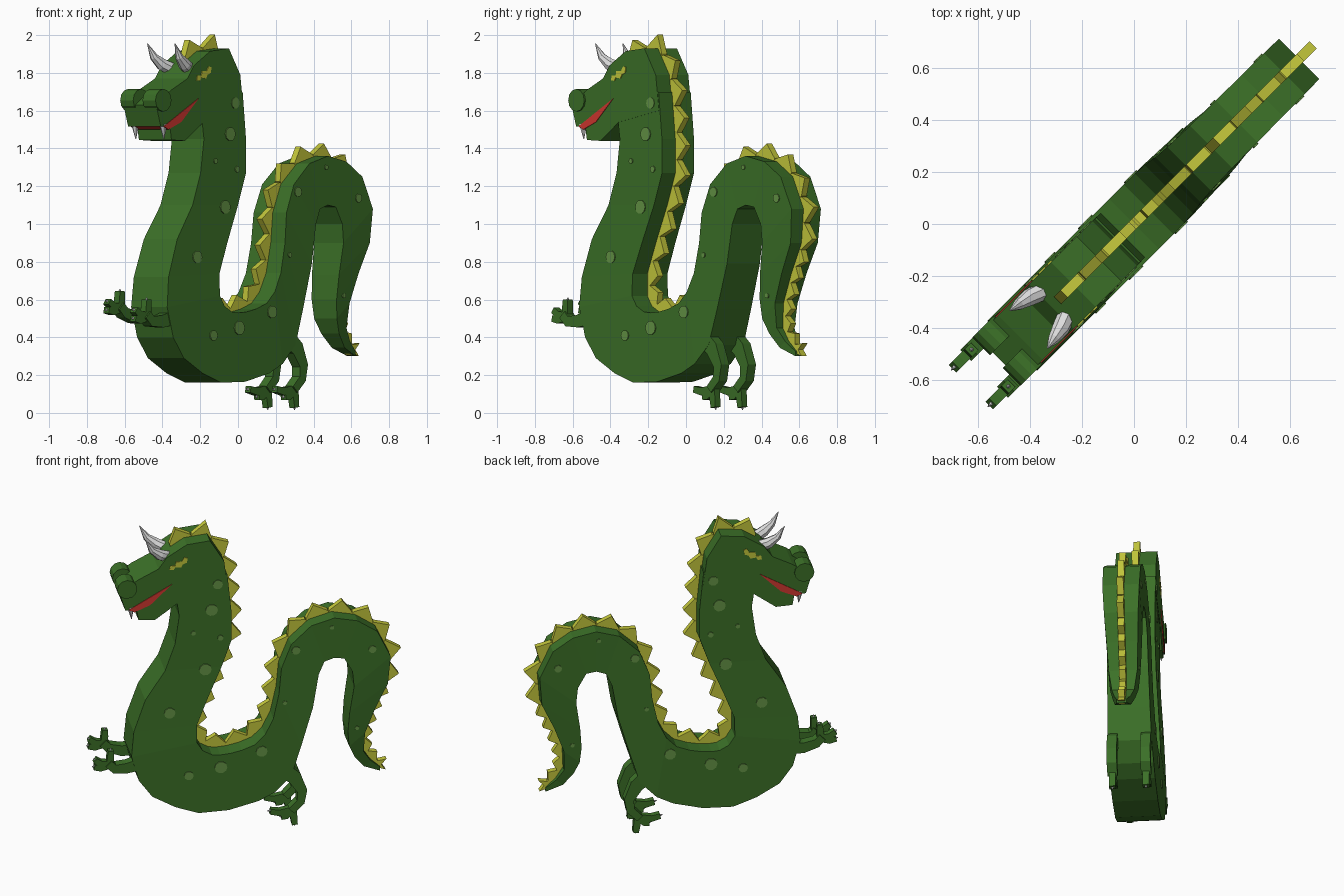
import bpy, bmesh, math
from mathutils import Vector
from mathutils.bvhtree import BVHTree

if "Cube" in bpy.data.objects:
    bpy.data.objects.remove(bpy.data.objects["Cube"])

C = math.sqrt(0.5)


def W(u, v, z):
    """u runs snout to tail along the diagonal, v is the sideways thickness."""
    return Vector((C * (u + v), C * (u - v), z))


def material(name, rgb):
    m = bpy.data.materials.new(name)
    m.diffuse_color = (*rgb, 1)
    m.use_nodes = True
    m.node_tree.nodes["Principled BSDF"].inputs["Base Color"].default_value = m.diffuse_color
    return m


GREEN = material("dark green", (0.045, 0.165, 0.021))
SPOT = material("light green", (0.13, 0.30, 0.06))
YELLOW = material("spine yellow", (0.56, 0.58, 0.045))
RED = material("mouth red", (0.66, 0.04, 0.03))
IVORY = material("horn white", (0.72, 0.72, 0.72))


def finish(name, bm, mat):
    bmesh.ops.recalc_face_normals(bm, faces=bm.faces)
    me = bpy.data.meshes.new(name)
    bm.to_mesh(me)
    bm.free()
    me.materials.append(mat)
    ob = bpy.data.objects.new(name, me)
    bpy.context.collection.objects.link(ob)
    return ob


def skin(bm, rings):
    """Join equal rings of points into a closed tube."""
    rows = [[bm.verts.new(p) for p in r] for r in rings]
    n = len(rows[0])
    for a, b in zip(rows, rows[1:]):
        for i in range(n):
            j = (i + 1) % n
            bm.faces.new((a[i], a[j], b[j], b[i]))
    bm.faces.new(rows[0])
    bm.faces.new(rows[-1][::-1])


def prism(bm, outline, v0, v1):
    skin(bm, [[W(u, v, z) for u, z in outline] for v in (v0, v1)])


def tube(bm, pts, radii, n=8):
    """Round tube along (u, v, z) points."""
    pts = [W(*p) for p in pts]
    rings = []
    for i, p in enumerate(pts):
        d = (pts[min(i + 1, len(pts) - 1)] - pts[max(i - 1, 0)]).normalized()
        a = d.cross(Vector((C, -C, 0.02))).normalized()
        if a.length < 0.5 or abs(d.dot(Vector((C, -C, 0)))) > 0.99:
            a = Vector((0, 0, 1))
        b = d.cross(a)
        rings.append([p + radii[i] * (a * math.cos(t) + b * math.sin(t))
                      for t in (2 * math.pi * k / n for k in range(n))])
    skin(bm, rings)


def limb(bm, path, widths, v, h):
    """Square-edged limb along (u, z) points."""
    rings = []
    for i, (u, z) in enumerate(path):
        a, b = path[max(i - 1, 0)], path[min(i + 1, len(path) - 1)]
        d = Vector((b[0] - a[0], b[1] - a[1])).normalized() * widths[i] / 2
        f, g = (u - d.y, z + d.x), (u + d.y, z - d.x)
        rings.append([W(f[0], v - h, f[1]), W(f[0], v + h, f[1]),
                      W(g[0], v + h, g[1]), W(g[0], v - h, g[1])])
    skin(bm, rings)


# Body: belly point, back point per station from neck to tail tip
S = [(-.40, 1.62, -.085, 1.70), (-.375, 1.45, -.06, 1.45), (-.40, 1.27, -.06, 1.27),
     (-.46, 1.10, -.12, 1.10), (-.58, .92, -.205, .90), (-.65, .72, -.27, .735),
     (-.665, .56, -.27, .62), (-.62, .40, -.235, .565), (-.54, .29, -.18, .535),
     (-.40, .21, -.13, .53), (-.26, .16, -.07, .535), (-.08, .165, 0, .55),
     (.10, .21, .08, .58), (.20, .26, .14, .64), (.30, .36, .19, .74),
     (.36, .55, .225, .90), (.43, .79, .24, 1.06), (.465, 1.0, .30, 1.21),
     (.50, 1.08, .42, 1.32), (.56, 1.10, .56, 1.36), (.62, 1.09, .70, 1.33),
     (.67, 1.0, .82, 1.25), (.68, .90, .90, 1.08), (.655, .73, .885, .90),
     (.645, .60, .81, .74), (.655, .50, .75, .58), (.69, .42, .745, .45),
     (.75, .345, .79, .38), (.85, .30, .85, .325)]
KEYS = [(0, .12), (3, .12), (6, .135), (13, .135), (18, .115), (22, .11), (25, .085), (28, .03)]


def half(i):
    for (a, x), (b, y) in zip(KEYS, KEYS[1:]):
        if i <= b:
            return x + (y - x) * (i - a) / (b - a)


bm = bmesh.new()
skin(bm, [[W(s[0], -half(i), s[1]), W(s[0], half(i), s[1]),
           W(s[2], half(i), s[3]), W(s[2], -half(i), s[3])] for i, s in enumerate(S)])
bmesh.ops.recalc_face_normals(bm, faces=bm.faces)
bvh = BVHTree.FromBMesh(bm)
finish("body", bm, GREEN)

# Head with a notch for the mouth
HEAD = [(-.19, 1.93), (-.33, 1.915), (-.45, 1.84), (-.50, 1.77), (-.62, 1.71), (-.735, 1.63),
        (-.70, 1.515), (-.66, 1.515), (-.43, 1.66), (-.56, 1.54), (-.63, 1.505),
        (-.62, 1.445), (-.52, 1.44), (-.38, 1.54), (-.08, 1.60), (-.105, 1.79)]
bm = bmesh.new()
prism(bm, HEAD, -.122, .122)
finish("head", bm, GREEN)
bm = bmesh.new()
prism(bm, [(-.42, 1.665), (-.68, 1.517), (-.645, 1.50), (-.55, 1.54)], -.126, .126)
finish("mouth", bm, RED)

# Nostrils, eyes, horns and fangs on both sides
nose, eyes, horns = bmesh.new(), bmesh.new(), bmesh.new()
EYE = [(-.435, 1.76), (-.43, 1.785), (-.40, 1.785), (-.395, 1.81), (-.36, 1.81), (-.345, 1.835),
       (-.325, 1.83), (-.33, 1.80), (-.355, 1.79), (-.365, 1.77), (-.40, 1.775), (-.41, 1.758)]
for s in (-1, 1):
    tube(nose, [(-.69, s * .035, 1.655), (-.69, s * .132, 1.655)], [.06, .06], 12)
    prism(eyes, EYE, s * .120, s * .127)
    tube(horns, [(-.43, s * .065, 1.82), (-.485, s * .085, 1.845), (-.535, s * .095, 1.885),
                 (-.575, s * .103, 1.955)], [.036, .034, .022, .002])
    tube(horns, [(-.665, s * .105, 1.53), (-.66, s * .105, 1.45)], [.022, .002], 6)
finish("nostrils", nose, GREEN)
finish("eyes", eyes, YELLOW)
finish("horns_and_fangs", horns, IVORY)

# Spots: thin discs laid on both flanks
SPOTS = [(-.143, 1.64, .03), (-.18, 1.476, .037), (-.29, 1.333, .014), (-.127, 1.29, .017),
         (-.218, 1.09, .037), (-.434, .825, .034), (-.32, .41, .028), (-.127, .45, .038),
         (.119, .534, .034), (.26, .836, .013), (.328, 1.17, .026), (.545, 1.30, .013),
         (.79, 1.137, .023), (.70, .62, .013)]
bm = bmesh.new()
for u, z, r in SPOTS:
    for s in (-1, 1):
        hit = bvh.ray_cast(W(u, s, z), -W(0, s, 0))[0]
        v = abs(hit.x - hit.y) * C if hit else .12
        ring = [(u + r * math.cos(k * math.pi / 5), z + r * math.sin(k * math.pi / 5))
                for k in range(10)]
        prism(bm, ring, s * (v - .003), s * (v + .006))
finish("spots", bm, SPOT)

# Spine: saw teeth at even steps along the back line
back = [Vector(p) for p in [(-.42, 1.86), (-.33, 1.915), (-.19, 1.93), (-.105, 1.79)]]
back += [Vector(s[2:]) for s in S]
total = sum((b - a).length for a, b in zip(back, back[1:]))


def along(d):
    for a, b in zip(back, back[1:]):
        L = (b - a).length
        if d <= L:
            return a + (b - a) * d / L
        d -= L
    return back[-1].copy()


bm = bmesh.new()
d = 0.01
while d < total - .03:
    step = .142 if d < total - .7 else .095
    p, m, q = along(d), along(d + step / 2), along(d + step)
    t = (q - p).normalized()
    out = Vector((-t.y, t.x))
    height = .078 if step > .1 else .06
    prism(bm, [p - out * .03, p + out * .014, m + out * height,
               q + out * .014, q - out * .03], -.02, .02)
    d += step
prism(bm, [(.77, .42), (.80, .33), (.885, .30), (.84, .36)], -.02, .02)
finish("spine_teeth", bm, YELLOW)

# Arms and legs: limb, three toes and a claw on each toe
arms, legs, claws = bmesh.new(), bmesh.new(), bmesh.new()


def foot(bm, root, tips, v):
    for k, (du, dz, dv) in enumerate(tips):
        mid = (root[0] + du * .6, root[1] + dz * .6 - (.012 if abs(du) > abs(dz) else 0))
        tip = (root[0] + du, root[1] + dz)
        limb(bm, [root, mid, tip], [.045, .04, .034], v + dv, .02)
        tube(claws, [(tip[0] - du * .12, v + dv, tip[1] - dz * .12),
                     (tip[0] + du * .13, v + dv, tip[1] + dz * .13)], [.013, .002], 6)


for s in (-1, 1):
    lift = .035 if s < 0 else -.01
    v = s * .1
    limb(arms, [(-.58, .51), (-.69, .49 + lift / 2), (-.765, .495 + lift), (-.80, .53 + lift)],
         [.08, .065, .055, .05], v, .03)
    foot(arms, (-.79, .52 + lift), [(.005, .09, 0), (-.09, .035, 0), (-.095, -.01, 0)], v)
    limb(legs, [(.22, .42), (.32, .34), (.365, .25), (.355, .18), (.30, .125)],
         [.10, .085, .06, .05, .045], v, .03)
    foot(legs, (.31, .125), [(-.135, 0, 0), (-.07, -.04, 0), (.012, -.096, 0)], v)
finish("arms", arms, GREEN)
finish("legs", legs, GREEN)
finish("claws", claws, IVORY)
